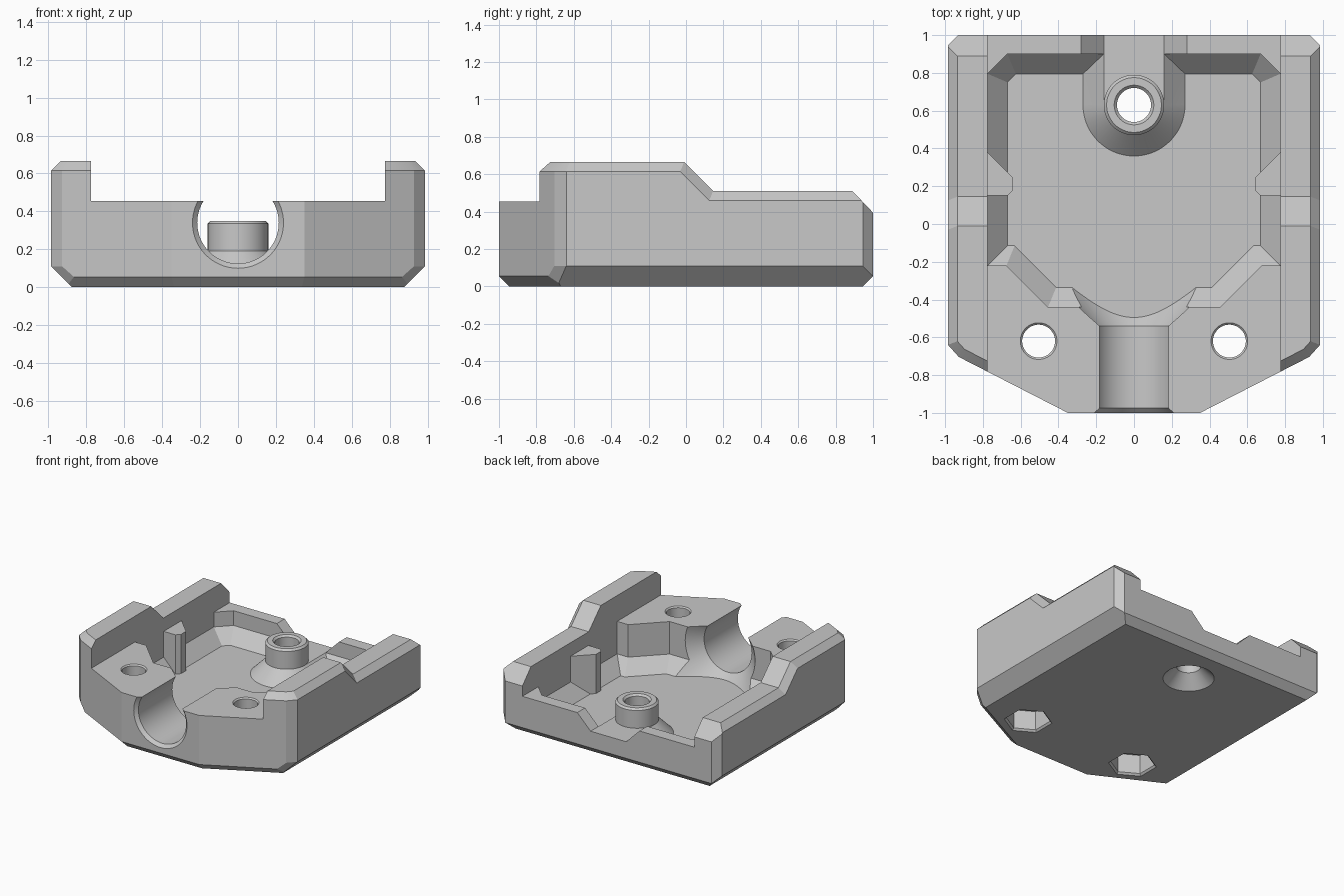
import bpy, bmesh, math
from mathutils import Vector, Matrix

cube = bpy.data.objects.get("Cube")
if cube:
    bpy.data.objects.remove(cube, do_unlink=True)

grey = bpy.data.materials.new("plain grey")
grey.use_nodes = True
GREY = (0.58, 0.58, 0.58, 1)
grey.diffuse_color = GREY
grey.node_tree.nodes["Principled BSDF"].inputs["Base Color"].default_value = GREY


def finish(bm, name):
    bmesh.ops.recalc_face_normals(bm, faces=bm.faces[:])
    mesh = bpy.data.meshes.new(name)
    bm.to_mesh(mesh)
    bm.free()
    mesh.materials.append(grey)
    obj = bpy.data.objects.new(name, mesh)
    bpy.context.collection.objects.link(obj)
    return obj


def block(name, planes):
    """Convex solid, symmetric in x: hull of the corners where its planes meet."""
    sides = []
    for point, normal in planes:
        n = Vector(normal).normalized()
        d = n.dot(Vector(point))
        sides.append((n, d))
        if n.x:
            sides.append((Vector((-n.x, n.y, n.z)), d))
    bm = bmesh.new()
    for i, (a, da) in enumerate(sides):
        for j, (b, db) in enumerate(sides[:i]):
            for c, dc in sides[:j]:
                m = Matrix((a, b, c))
                if abs(m.determinant()) < 1e-4:
                    continue
                p = m.inverted() @ Vector((da, db, dc))
                if all(n.dot(p) < d + 1e-5 for n, d in sides):
                    bm.verts.new(p)
    bmesh.ops.remove_doubles(bm, verts=bm.verts[:], dist=1e-3)
    bmesh.ops.convex_hull(bm, input=bm.verts[:])
    bmesh.ops.dissolve_limit(bm, angle_limit=math.radians(1), verts=bm.verts[:], edges=bm.edges[:])
    return finish(bm, name)


def loft(name, rings):
    """Closed solid through rings of points with equal counts."""
    bm = bmesh.new()
    loops = [[bm.verts.new(p) for p in ring] for ring in rings]
    n = len(loops[0])
    for low, high in zip(loops, loops[1:]):
        for i in range(n):
            j = (i + 1) % n
            bm.faces.new((low[i], low[j], high[j], high[i]))
    bm.faces.new(loops[0][::-1])
    bm.faces.new(loops[-1])
    return finish(bm, name)


def lathe(name, profile, x=0, y=0, sides=64, turn=0):
    """Upright turned solid from (radius, z) pairs."""
    steps = [turn + 2 * math.pi * i / sides for i in range(sides)]
    return loft(name, [[(x + r * math.cos(a), y + r * math.sin(a), z) for a in steps]
                       for r, z in profile])


def prism(name, outline, z0, z1):
    return loft(name, [[(x, y, z) for x, y in outline] for z in (z0, z1)])


def box(name, x, y0, y1, z0, z1):
    return prism(name, [(-x, y0), (x, y0), (x, y1), (-x, y1)], z0, z1)


def trapezoid(name, w0, z0, w1, z1, y0, y1):
    return loft(name, [[(-w0, y, z0), (w0, y, z0), (w1, y, z1), (-w1, y, z1)] for y in (y0, y1)])


def combine(obj, tool, operation):
    bpy.context.view_layer.objects.active = obj
    mod = obj.modifiers.new("join", 'BOOLEAN')
    mod.operation, mod.solver, mod.object = operation, 'EXACT', tool
    bpy.ops.object.modifier_apply(modifier=mod.name)
    bpy.data.objects.remove(tool, do_unlink=True)


def mirrored(half):
    return half + [(-x, y) for x, y in reversed(half)]


# Outer shell: vertical sides and chamfered underside
TAPER = Vector((0.30, -0.585, 0)).normalized()
CORNER = Vector((0.05, -0.045, 0)).normalized()
UP = Vector((0, 0, 1))
shell = [((0, 0, 0), -UP),
         ((0.985, 0, 0), (1, 0, 0)), ((0, -1, 0), (0, -1, 0)), ((0, 1, 0), (0, 1, 0)),
         ((0.35, -1, 0), TAPER), ((0.985, -0.64, 0), CORNER), ((0.985, 0.945, 0), (1, 1, 0)),
         ((0.985, 0, 0.11), (1, 0, -1)), ((0, -1, 0.055), (0, -1, -1)),
         ((0, 1, 0.055), (0, 1, -1)), ((0.35, -1, 0.055), TAPER - UP),
         ((0.985, -0.64, 0.11), CORNER - 0.45 * UP)]


def rim(h):
    """Flat top at height h with its outer edge chamfered."""
    return [((0, 0, h), UP), ((0.985, 0, h - 0.05), (1, 0, 1)),
            ((0.35, -1, h - 0.05), TAPER + UP), ((0.985, -0.64, h - 0.05), CORNER + UP)]


# Cavity levels and outlines: walls above, sloped skirt down to the floor
FLOOR, SKIRT = 0.08, 0.19
wall = mirrored([(0.455, -0.44), (0.675, -0.22), (0.775, -0.22), (0.775, 0.795), (0.67, 0.9)])
foot = mirrored([(0.412, -0.335), (0.632, -0.115), (0.67, -0.115), (0.67, 0.75), (0.626, 0.795)])


def hollow(obj):
    """Open the middle above the front block and the back wall, then sink the cavity."""
    combine(obj, box("front_opening", 0.775, -1.2, 0.3, 0.455, 1.2), 'DIFFERENCE')
    combine(obj, box("back_opening", 0.775, 0.1, 1.2, 0.31, 1.3), 'DIFFERENCE')
    combine(obj, loft("cavity", [[(x, y, z) for x, y in ring] for ring, z in
                                 ((foot, FLOOR), (wall, SKIRT), (wall, 1.1))]), 'DIFFERENCE')


body = block("housing", shell + rim(0.51) + [((0, 0.89, 0.51), (0, 1, 0.95))])
high = block("raised_walls", shell + rim(0.665) + [
    ((0, -0.01, 0.665), (0, 1, 1)), ((0.935, -0.01, 0.665), (1.41, 1, 1))])
combine(body, high, 'UNION')
hollow(body)

# Snap posts on the side walls
for s in (1, -1):
    post = [(0.8, 0.405), (0.64, 0.245), (0.64, 0.18), (0.67, 0.15), (0.8, 0.15)]
    combine(body, prism("snap_post", [(s * x, y) for x, y in post], 0.05, 0.40), 'UNION')

# Notch in the back wall, sloped ridge and screw boss
BOSS_Y = 0.63
combine(body, trapezoid("cable_notch", 0.16, SKIRT, 0.30, 0.33, 0.85, 1.2), 'DIFFERENCE')
combine(body, trapezoid("ridge", 0.29, 0.06, 0.16, SKIRT, BOSS_Y, 0.95), 'UNION')
combine(body, lathe("boss", [(0.29, 0.06), (0.16, SKIRT), (0.16, 0.335), (0.145, 0.35)],
                    0, BOSS_Y), 'UNION')
combine(body, lathe("boss_hole", [(0.2, -0.01), (0.09, 0.1), (0.09, 0.335), (0.12, 0.365)],
                    0, BOSS_Y), 'DIFFERENCE')

# Front screw holes with hexagonal nut pockets underneath
for s in (1, -1):
    x, y = s * 0.505, -0.62
    combine(body, lathe("screw_hole", [(0.087, -0.1), (0.087, 0.445), (0.107, 0.465)], x, y),
            'DIFFERENCE')
    combine(body, lathe("nut_pocket", [(0.19, -0.01), (0.165, 0.015), (0.165, 0.17)],
                        x, y, 6, math.pi / 6), 'DIFFERENCE')

# Round channel through the front, flaring into the cavity but stopping at its floor
channel = lathe("front_channel", [(0.34, -1.1), (0.215, -0.975), (0.215, -0.54), (0.455, -0.30)],
                sides=96)
channel.data.transform(Matrix.Translation((0, 0, 0.34)) @ Matrix.Rotation(-math.pi / 2, 4, 'X'))
combine(channel, box("floor_guard", 0.6, -0.8, 0.1, -0.5, FLOOR), 'DIFFERENCE')
combine(body, channel, 'DIFFERENCE')

bpy.ops.object.select_all(action='DESELECT')
body.select_set(True)
bpy.context.view_layer.objects.active = body
bpy.ops.object.shade_smooth_by_angle(angle=math.radians(15))
